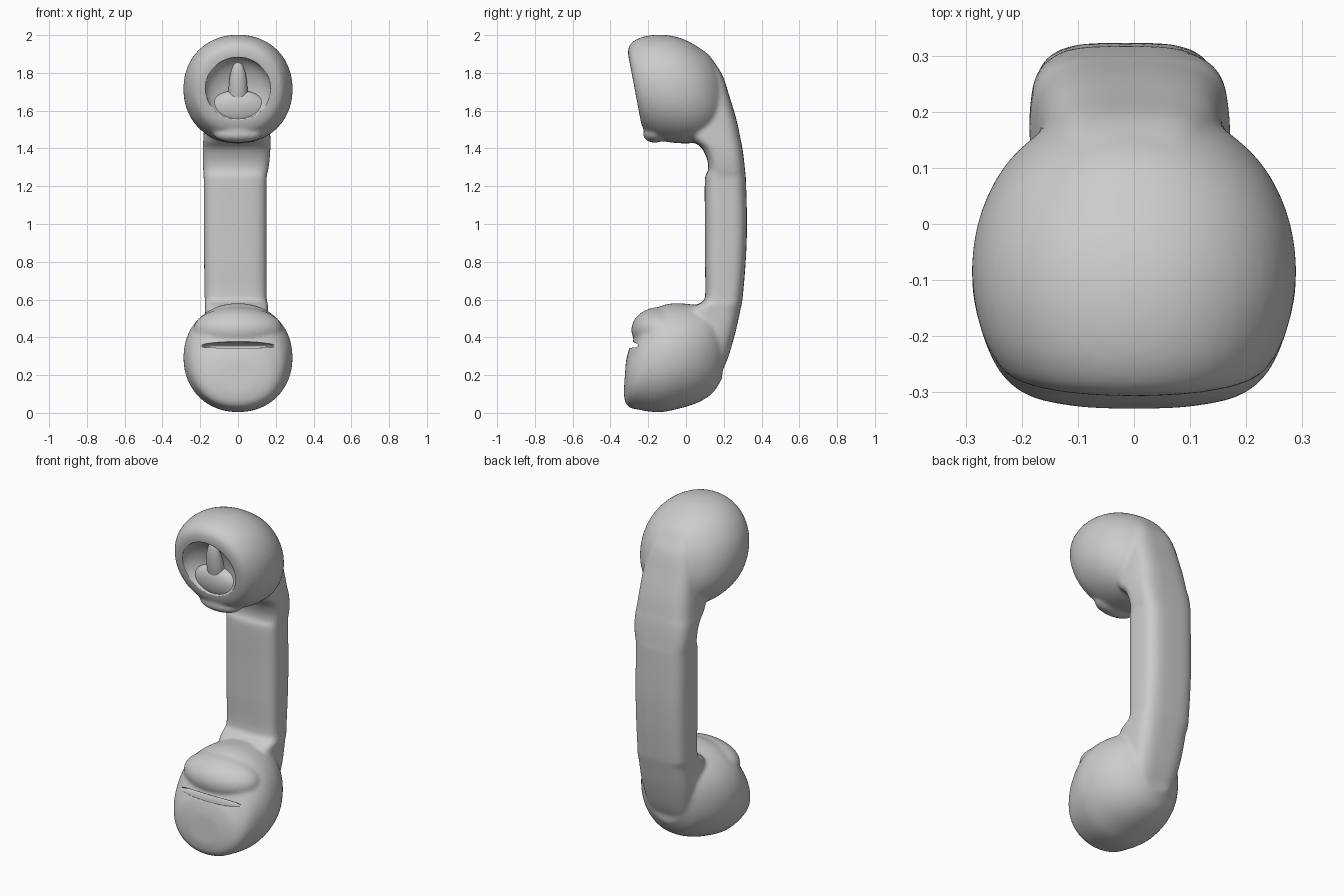
import bpy, bmesh
from math import sin, cos, pi, copysign
from mathutils import Matrix

if "Cube" in bpy.data.objects:
    bpy.data.objects.remove(bpy.data.objects["Cube"])


def ring(power, n=48):
    """Unit superellipse points."""
    f = lambda v: copysign(abs(v) ** (2 / power), v)
    return [(f(cos(2 * pi * i / n)), f(sin(2 * pi * i / n))) for i in range(n)]


def refine(st, steps=4):
    """Smoothly interpolate stations (Catmull-Rom)."""
    out = []
    for i in range(len(st) - 1):
        quad = (st[max(i - 1, 0)], st[i], st[i + 1], st[min(i + 2, len(st) - 1)])
        for k in range(steps):
            t = k / steps
            out.append([b + .5 * t * (c - a + t * (2 * a - 5 * b + 4 * c - d + t * (3 * (b - c) + d - a)))
                        for a, b, c, d in zip(*quad)])
    return out + [st[-1]]


def loft(bm, rings):
    """Skin a list of point loops and cap both ends."""
    loops = [[bm.verts.new(p) for p in r] for r in rings]
    n = len(loops[0])
    for a, b in zip(loops, loops[1:]):
        for i in range(n):
            bm.faces.new((a[i], a[(i + 1) % n], b[(i + 1) % n], b[i]))
    bm.faces.new(loops[0])
    bm.faces.new(loops[-1])


def head(bm, stations, shear):
    """Rounded head: stations run front to back as (y, z, half width, half height)."""
    loft(bm, [[(rx * u, y + shear * rz * v, z + rz * v) for u, v in ring(2.1)]
              for y, z, rx, rz in refine(stations)])


def grip(bm, stations):
    """Handle, narrower at the back: stations (z, front y, back y, left x, right x)."""
    loft(bm, [[((a + b) / 2 + (b - a) / 2 * u * (1 - .05 * v),
                (f + k) / 2 + (k - f) / 2 * v, z) for u, v in ring(3.6)]
              for z, f, k, a, b in refine(stations)])


def add_object(name, bm):
    bmesh.ops.recalc_face_normals(bm, faces=bm.faces)
    for f in bm.faces:
        f.smooth = True
    me = bpy.data.meshes.new(name)
    bm.to_mesh(me)
    bm.free()
    ob = bpy.data.objects.new(name, me)
    bpy.context.collection.objects.link(ob)
    return ob


def blob(bm, loc, size, tilt=0):
    m = (Matrix.Translation(loc) @ Matrix.Rotation(tilt, 4, 'X')
         @ Matrix.Diagonal((*size, 1)))
    bmesh.ops.create_uvsphere(bm, u_segments=40, v_segments=24, radius=1, matrix=m)


bm = bmesh.new()
# Earpiece head, with a front face leaning down
head(bm, [(-.272, 1.715, .19, .185), (-.262, 1.715, .225, .22), (-.235, 1.715, .25, .25),
          (-.18, 1.715, .275, .275), (-.10, 1.715, .289, .287), (-.02, 1.712, .283, .284),
          (.05, 1.71, .26, .263), (.11, 1.71, .222, .225), (.16, 1.71, .165, .18),
          (.20, 1.70, .10, .11)], -.19)
# Mouthpiece head, bulging forward at the bottom
head(bm, [(-.324, .19, .10, .085), (-.310, .198, .175, .145), (-.283, .212, .222, .185),
          (-.24, .25, .253, .232), (-.17, .281, .278, .275),
          (-.10, .292, .289, .287), (-.02, .30, .28, .278), (.05, .305, .255, .263),
          (.11, .31, .218, .24), (.16, .31, .17, .20), (.20, .32, .11, .14)], .07)
# Upper lobe of the mouthpiece
blob(bm, (0, -.145, .445), (.235, .145, .115), .1)
# Curved grip joining both heads
grip(bm, [(.09, -.05, .12, -.10, .10), (.17, -.04, .165, -.125, .12),
          (.28, -.03, .218, -.15, .145), (.42, 0, .26, -.168, .158),
          (.54, .02, .287, -.173, .158), (.575, .06, .294, -.173, .158),
          (.61, .10, .30, -.175, .15), (.8, .10, .316, -.178, .15),
          (1.0, .10, .323, -.18, .15), (1.24, .10, .317, -.18, .15),
          (1.27, .115, .314, -.182, .155), (1.33, .115, .308, -.185, .165),
          (1.40, .085, .299, -.185, .17), (1.45, .03, .289, -.182, .17),
          (1.55, 0, .268, -.175, .165), (1.67, 0, .232, -.162, .157),
          (1.79, -.02, .192, -.14, .135), (1.88, -.04, .13, -.11, .11)])
# Small lip under the earpiece
blob(bm, (0, -.165, 1.475), (.13, .062, .045))
handset = add_object("handset", bm)

m = handset.modifiers.new("blend", 'REMESH')
m.mode = 'VOXEL'
m.voxel_size = .01
m.use_smooth_shade = True
m = handset.modifiers.new("soften", 'SMOOTH')
m.factor = .5
m.iterations = 10

# Earpiece dish and mouthpiece slot
bm = bmesh.new()
blob(bm, (0, -.285, 1.715), (.175, .095, .17), .19)
blob(bm, (0, -.275, .358), (.21, .065, .018), -.15)
cutter = add_object("face_cutter", bm)
cutter.hide_render = True
cutter.hide_set(True)
m = handset.modifiers.new("carve", 'BOOLEAN')
m.operation = 'DIFFERENCE'
m.solver = 'EXACT'
m.object = cutter

# Raised tongue and lower pad inside the earpiece dish
bm = bmesh.new()
blob(bm, (0, -.21, 1.70), (.05, .04, .165), .19)
blob(bm, (0, -.19, 1.61), (.155, .058, .1), .19)
add_object("earpiece_tongue", bm)
